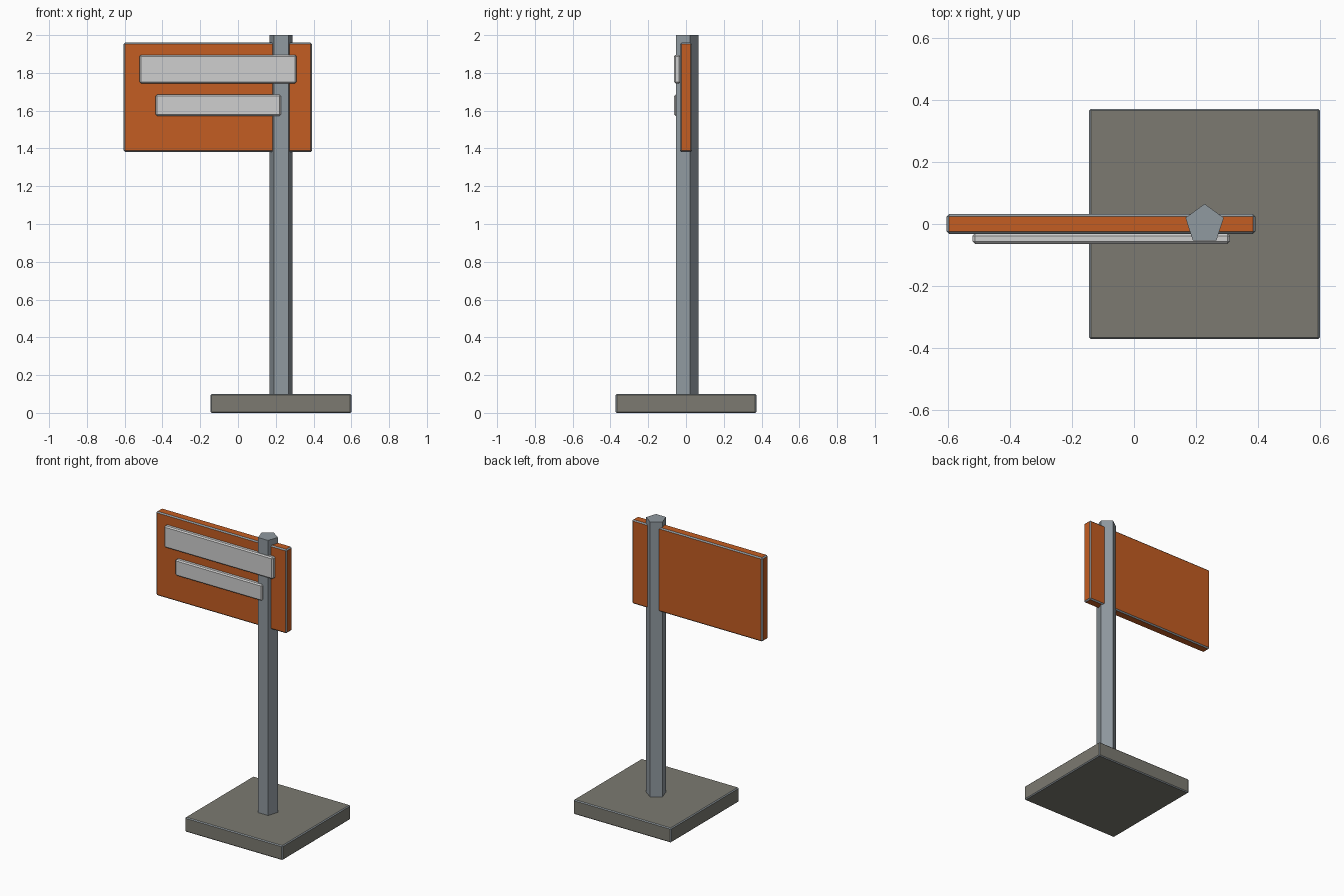
import bpy
from mathutils import Vector

cube = bpy.data.objects.get("Cube")
if cube:
    bpy.data.objects.remove(cube, do_unlink=True)


def material(name, r, g, b):
    m = bpy.data.materials.new(name)
    m.use_nodes = True
    m.diffuse_color = (r, g, b, 1)
    m.node_tree.nodes["Principled BSDF"].inputs["Base Color"].default_value = (r, g, b, 1)
    return m


orange = material("orange_paint", 0.55, 0.11, 0.016)
steel = material("grey_steel", 0.28, 0.32, 0.35)
concrete = material("concrete", 0.2, 0.195, 0.165)
white = material("pale_grey", 0.62, 0.62, 0.62)


def box(name, low, high, bevel, face_mat, edge_mat):
    """Box between two corners, with a narrow chamfer in its own colour."""
    low, high = Vector(low), Vector(high)
    bpy.ops.mesh.primitive_cube_add(size=1, location=(low + high) / 2)
    ob = bpy.context.object
    ob.name = name
    ob.scale = high - low
    bpy.ops.object.transform_apply(location=False, rotation=False, scale=True)
    ob.data.materials.append(face_mat)
    ob.data.materials.append(edge_mat)
    mod = ob.modifiers.new("chamfer", "BEVEL")
    mod.width = bevel
    mod.segments = 1
    mod.material = 1
    return ob


# Concrete foot
box("base", (-0.145, -0.372, 0), (0.6, 0.372, 0.1), 0.006, concrete, steel)

# Five-sided post with a corner to the back
bpy.ops.mesh.primitive_cylinder_add(vertices=5, radius=0.065, depth=1.95,
                                    location=(0.228, 0, 1.025))
post = bpy.context.object
post.name = "post"
post.data.materials.append(steel)

# Sign board and its two raised strips
box("sign_board", (-0.605, -0.032, 1.38), (0.392, 0.032, 1.96), 0.008, orange, steel)
box("upper_strip", (-0.522, -0.064, 1.745), (0.31, -0.03, 1.895), 0.008, white, white)
box("lower_strip", (-0.437, -0.064, 1.573), (0.227, -0.03, 1.685), 0.008, white, white)
